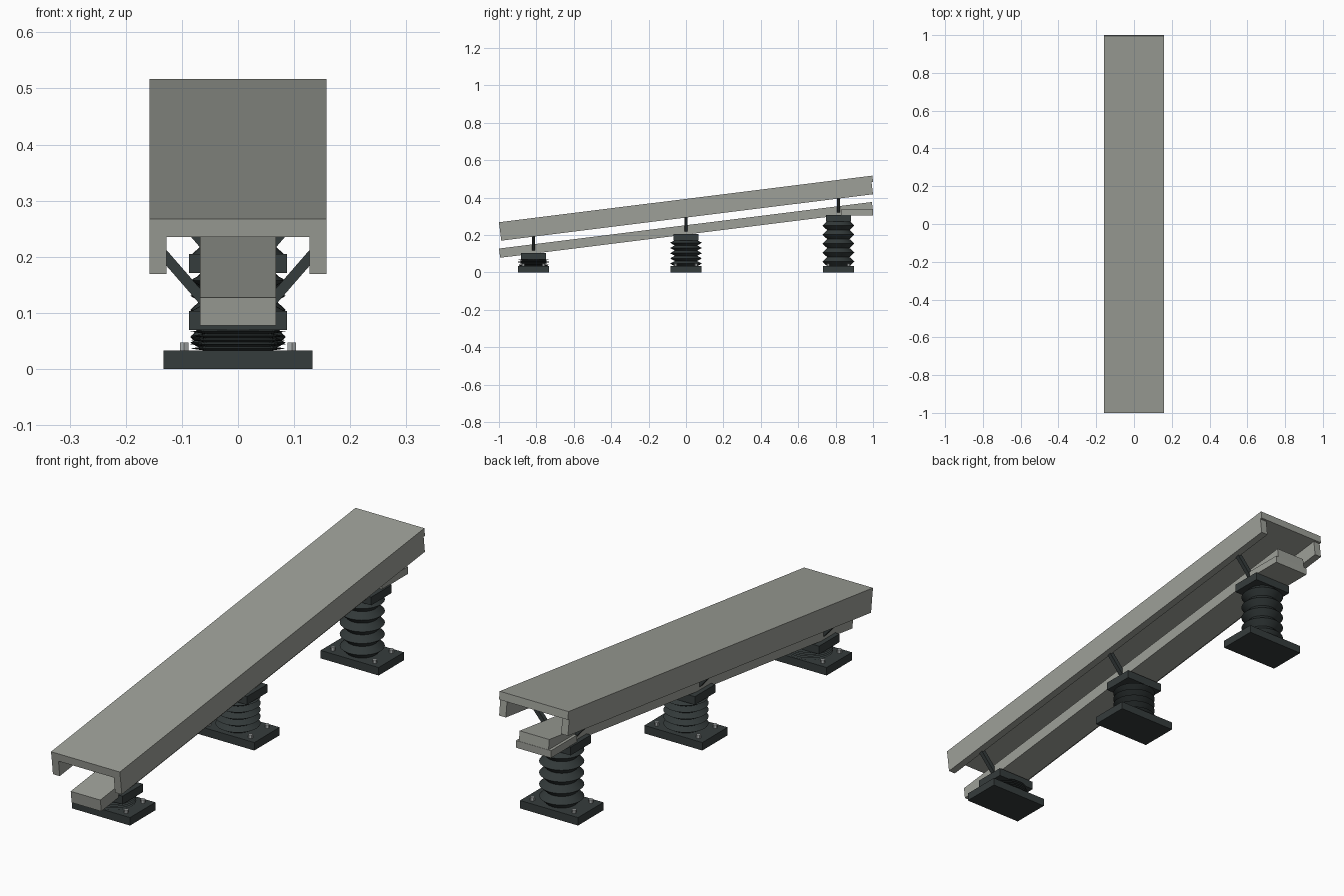
import bpy, bmesh, math
from mathutils import Matrix

if "Cube" in bpy.data.objects:
    bpy.data.objects.remove(bpy.data.objects["Cube"])

SLOPE = math.atan(0.1248)
TILT = Matrix.Rotation(SLOPE, 4, 'X')


def material(name, rgb):
    m = bpy.data.materials.new(name)
    m.diffuse_color = (*rgb, 1)
    m.use_nodes = True
    m.node_tree.nodes["Principled BSDF"].inputs["Base Color"].default_value = m.diffuse_color
    return m


CONCRETE = material("warm grey", (0.34, 0.35, 0.315))
IRON = material("dark slate", (0.036, 0.045, 0.045))
RUBBER = material("dark rubber", (0.032, 0.041, 0.041))
STEEL = material("light steel", (0.42, 0.44, 0.44))


def finish(name, bm, mat, matrix=Matrix()):
    bmesh.ops.recalc_face_normals(bm, faces=bm.faces)
    me = bpy.data.meshes.new(name)
    bm.to_mesh(me)
    bm.free()
    me.materials.append(mat)
    ob = bpy.data.objects.new(name, me)
    ob.matrix_world = matrix
    bpy.context.collection.objects.link(ob)
    return ob


def box(name, size, loc, mat, rot=Matrix()):
    bm = bmesh.new()
    bmesh.ops.create_cube(bm, size=1)
    bmesh.ops.scale(bm, vec=size, verts=bm.verts)
    return finish(name, bm, mat, Matrix.Translation(loc) @ rot)


def bellows(name, y, z0, z1, folds=5, sides=32):
    # zigzag profile turned around the vertical axis
    bm = bmesh.new()
    rings = []
    for i in range(folds * 2 + 1):
        r = 0.085 if i % 2 else 0.06
        z = z0 + (z1 - z0) * i / (folds * 2)
        rings.append([bm.verts.new((r * math.cos(2 * math.pi * k / sides),
                                    r * math.sin(2 * math.pi * k / sides), z))
                      for k in range(sides)])
    for a, b in zip(rings, rings[1:]):
        for k in range(sides):
            n = (k + 1) % sides
            bm.faces.new((a[k], a[n], b[n], b[k]))
    bm.faces.new(rings[0][::-1])
    bm.faces.new(rings[-1])
    ob = finish(name, bm, RUBBER, Matrix.Translation((0, y, 0)))
    bpy.context.view_layer.objects.active = ob
    ob.select_set(True)
    bpy.ops.object.shade_smooth_by_angle(angle=math.radians(25))
    ob.select_set(False)


def bolt(name, x, y):
    bm = bmesh.new()
    bmesh.ops.create_cone(bm, cap_ends=True, segments=6, radius1=0.009,
                          radius2=0.009, depth=0.018)
    finish(name, bm, STEEL, Matrix.Translation((x, y, 0.038)))


# sloping deck plate with side flanges
box("deck_plate", (0.316, 2.012, 0.033), (0, 0, 0.376), CONCRETE, TILT)
for s, side in ((-1, "left"), (1, "right")):
    box("deck_flange_" + side, (0.031, 2.003, 0.0985), (s * 0.1425, 0, 0.3425),
        CONCRETE, TILT)

# lower beam and the end block under its high end
box("lower_beam", (0.136, 2.009, 0.0496), (0, 0, 0.227), CONCRETE, TILT)
box("end_block", (0.16, 0.17, 0.03), (0, 0.915, 0.32), CONCRETE)

# three supports: base, bolts, bellows, cap and diagonal struts
for n, y in enumerate((-0.815, 0.0, 0.815), 1):
    top = 0.205 + 0.1248 * y
    tag = f"_{n}"
    box("base_plate" + tag, (0.266, 0.166, 0.033), (0, y, 0.0165), IRON)
    bellows("bellows" + tag, y, 0.033, top - 0.033)
    box("support_cap" + tag, (0.175, 0.134, 0.034), (0, y, top - 0.017), IRON)
    for s, side in ((-1, "left"), (1, "right")):
        for t, end in ((-1, "front"), (1, "back")):
            bolt(f"bolt_{side}_{end}{tag}", s * 0.096, y + t * 0.055)
        rot = Matrix.Rotation(-s * math.atan(1.15), 4, 'Y')
        box(f"strut_{side}{tag}", (0.125, 0.018, 0.0185),
            (s * 0.0985, y, 0.2665 + 0.1248 * y), IRON, rot)
